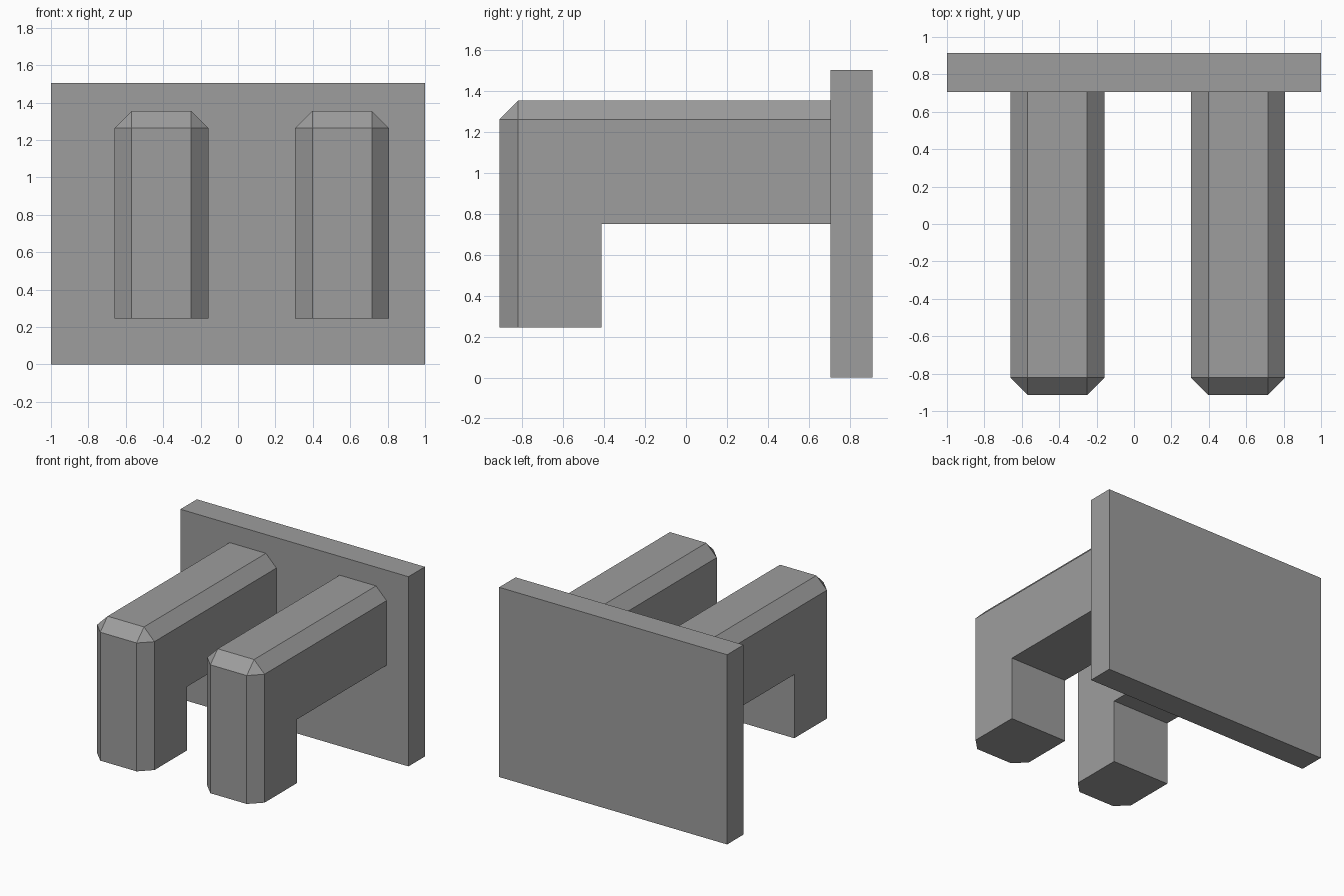
import bpy, bmesh

if "Cube" in bpy.data.objects:
    bpy.data.objects.remove(bpy.data.objects["Cube"])

FRONT, BACK, TOP, BASE = -0.913, 0.707, 1.355, 0.245

# Dark grey shared by all parts
grey = bpy.data.materials.new("dark_grey")
grey.diffuse_color = (0.34, 0.34, 0.34, 1)
grey.use_nodes = True
grey.node_tree.nodes["Principled BSDF"].inputs["Base Color"].default_value = grey.diffuse_color


def finish(name, bm):
    bmesh.ops.recalc_face_normals(bm, faces=bm.faces)
    mesh = bpy.data.meshes.new(name)
    bm.to_mesh(mesh)
    bm.free()
    mesh.materials.append(grey)
    obj = bpy.data.objects.new(name, mesh)
    bpy.context.collection.objects.link(obj)


def extruded(profile, x0, x1):
    """Extrude a (y, z) profile along x."""
    bm = bmesh.new()
    face = bm.faces.new([bm.verts.new((x0, y, z)) for y, z in profile])
    ext = bmesh.ops.extrude_face_region(bm, geom=[face])
    moved = [v for v in ext["geom"] if isinstance(v, bmesh.types.BMVert)]
    bmesh.ops.translate(bm, vec=(x1 - x0, 0, 0), verts=moved)
    return bm


# Back plate
finish("back_plate", extruded([(BACK, 0), (0.913, 0), (0.913, 1.504), (BACK, 1.504)], -1, 1))

# Two L-shaped arms with chamfered top and front edges
arm = [(FRONT, BASE), (-0.413, BASE), (-0.413, 0.75), (BACK, 0.75), (BACK, TOP), (FRONT, TOP)]
for name, x0 in (("left_arm", -0.661), ("right_arm", 0.305)):
    bm = extruded(arm, x0, x0 + 0.503)
    edges = []
    for e in bm.edges:
        def lies(axis, value):
            return all(abs(v.co[axis] - value) < 1e-4 for v in e.verts)
        if (lies(2, TOP) and not lies(1, BACK)) or (lies(1, FRONT) and not lies(2, BASE)):
            edges.append(e)
    bmesh.ops.bevel(bm, geom=edges, offset=0.092, offset_type='OFFSET',
                    segments=1, affect='EDGES', profile=0.5)
    finish(name, bm)
